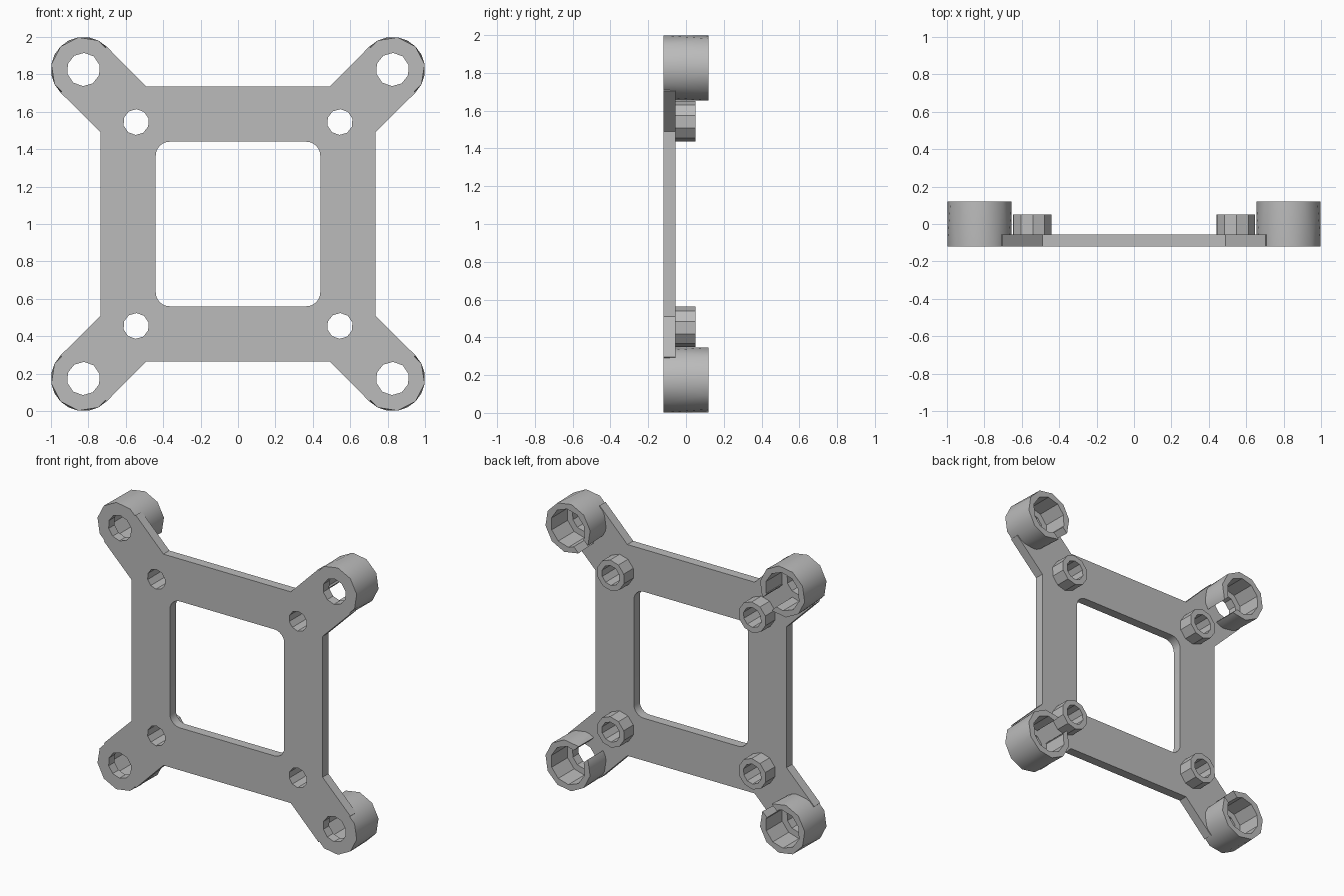
import bpy, bmesh
from math import cos, sin, pi, radians, sqrt

if "Cube" in bpy.data.objects:
    bpy.data.objects.remove(bpy.data.objects["Cube"])

FRONT, PLATE_BACK, POST_BACK, BOSS_BACK = -0.12, -0.055, 0.05, 0.12
BOSS_C, BOSS_R = 0.826, 0.174
POST_C, POST_R = 0.545, 0.107
SIDES = 10
PHASE = radians(16)

grey = bpy.data.materials.new("mid grey")
grey.use_nodes = True
colour = (0.5, 0.5, 0.5, 1)
grey.diffuse_color = colour
grey.node_tree.nodes["Principled BSDF"].inputs["Base Color"].default_value = colour


def ring(x, z, r, phase=PHASE, n=SIDES):
    return [(x + r * cos(phase + 2 * pi * i / n), z + r * sin(phase + 2 * pi * i / n))
            for i in range(n)]


def prism(name, front, y0, y1, back=None):
    """Solid between two outlines in x and height; a separate back outline is joined by triangles."""
    bm = bmesh.new()
    a = [bm.verts.new((x, y0, z + 1)) for x, z in front]
    b = [bm.verts.new((x, y1, z + 1)) for x, z in (back or front)]
    bm.faces.new(a)
    bm.faces.new(b[::-1])
    for i in range(len(a)):
        j = (i + 1) % len(a)
        if back:
            bm.faces.new((a[i], b[i], a[j]))
            bm.faces.new((a[j], b[i], b[j]))
        else:
            bm.faces.new((a[i], b[i], b[j], a[j]))
    bmesh.ops.recalc_face_normals(bm, faces=bm.faces)
    mesh = bpy.data.meshes.new(name)
    bm.to_mesh(mesh)
    bm.free()
    mesh.materials.append(grey)
    ob = bpy.data.objects.new(name, mesh)
    bpy.context.collection.objects.link(ob)
    return ob


def finish(ob, cutters):
    """Cut the openings, then smooth the gentle edges."""
    bpy.ops.object.select_all(action='DESELECT')
    bpy.context.view_layer.objects.active = ob
    ob.select_set(True)
    for cutter in cutters:
        mod = ob.modifiers.new("cut", 'BOOLEAN')
        mod.operation, mod.solver, mod.object = 'DIFFERENCE', 'EXACT', cutter
        bpy.ops.object.modifier_apply(modifier=mod.name)
        bpy.data.objects.remove(cutter)
    bpy.ops.object.shade_smooth_by_angle(angle=radians(25))


# Frame plate with four diagonal arms
t = BOSS_R / sqrt(2)
quarter = [(0.735, 0.49), (BOSS_C + t, BOSS_C - t), (BOSS_C - t, BOSS_C + t), (0.49, 0.735)]
outline = []
for _ in range(4):
    outline += quarter
    quarter = [(-z, x) for x, z in quarter]
frame = prism("frame_plate", outline, FRONT, PLATE_BACK)

# Rounded square window
HALF, ROUND = 0.44, 0.075
window = []
for k in range(4):
    mid = pi / 4 + k * pi / 2
    cx, cz = ((HALF - ROUND) * sqrt(2) * f(mid) for f in (cos, sin))
    window += [(cx + ROUND * cos(mid + d * pi / 12), cz + ROUND * sin(mid + d * pi / 12))
               for d in range(-3, 4)]
cutters = [prism("window_cutter", window, -1, 1)]

for sx, side in ((1, "left"), (-1, "right")):
    for sz, level in ((1, "upper"), (-1, "lower")):
        tag = level + "_" + side
        bx, bz, px, pz = sx * BOSS_C, sz * BOSS_C, sx * POST_C, sz * POST_C
        hole = ring(bx, bz, 0.089)
        bore = ring(px, pz, 0.069)
        cutters += [prism("hole_cutter", hole, -1, 1), prism("hole_cutter", bore, -1, 1)]

        # Corner boss: through hole, wide counterbore and a slot facing the middle
        phase = pi / 4 * sx * sz
        boss = prism("corner_boss_" + tag, ring(bx, bz, BOSS_R, phase), FRONT, BOSS_BACK,
                     ring(bx, bz, BOSS_R, phase + pi / SIDES))
        w = 0.05 / sqrt(2)
        slot = [(bx + sx * w, bz - sz * w), (bx - sx * w, bz + sz * w),
                (bx - sx * (0.2 + w), bz - sz * (0.2 - w)),
                (bx - sx * (0.2 - w), bz - sz * (0.2 + w))]
        finish(boss, [prism("hole_cutter", hole, -1, 1),
                      prism("bore_cutter", ring(bx, bz, 0.132), PLATE_BACK, 1),
                      prism("slot_cutter", slot, PLATE_BACK, 1)])

        # Small standoff post
        post = prism("standoff_" + tag, ring(px, pz, POST_R), PLATE_BACK, POST_BACK)
        finish(post, [prism("hole_cutter", bore, -1, 1)])

finish(frame, cutters)
